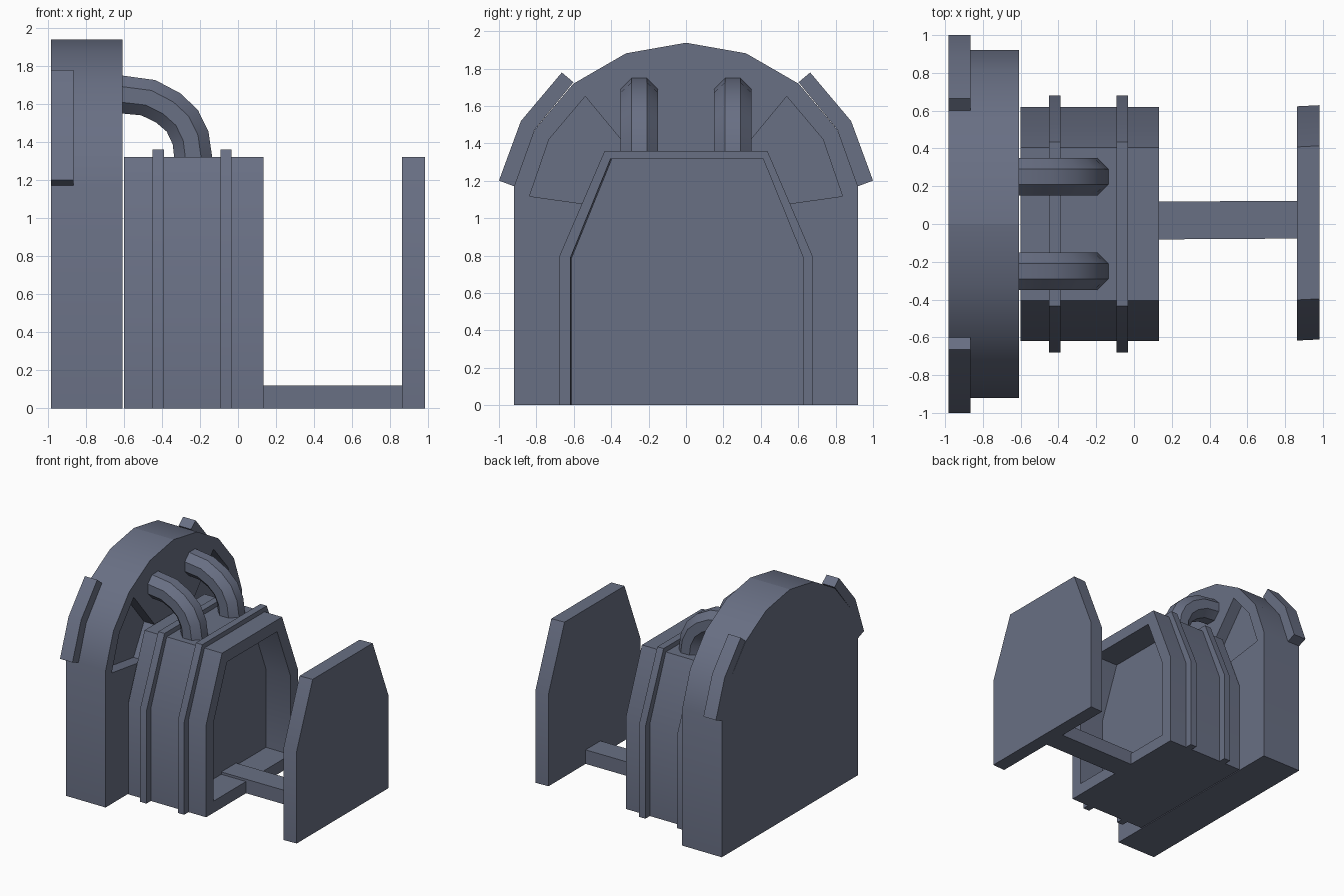
import bpy, bmesh, math
from math import radians, sin, cos

if "Cube" in bpy.data.objects:
    bpy.data.objects.remove(bpy.data.objects["Cube"])

paint = bpy.data.materials.new("dark_slate")
paint.diffuse_color = (0.14, 0.16, 0.23, 1)
paint.use_nodes = True
paint.node_tree.nodes["Principled BSDF"].inputs["Base Color"].default_value = paint.diffuse_color


def finish(name, bm):
    bmesh.ops.recalc_face_normals(bm, faces=bm.faces)
    me = bpy.data.meshes.new(name)
    bm.to_mesh(me)
    bm.free()
    me.materials.append(paint)
    ob = bpy.data.objects.new(name, me)
    bpy.context.collection.objects.link(ob)
    return ob


def extrude_x(name, profile, x0, x1, shear=0.0):
    """Extrude a closed (y, z) profile along x, drifting in y by shear."""
    bm = bmesh.new()
    face = bm.faces.new([bm.verts.new((x0, y, z)) for y, z in profile])
    ext = bmesh.ops.extrude_face_region(bm, geom=[face])
    bmesh.ops.translate(bm, vec=(x1 - x0, shear, 0),
                        verts=[v for v in ext["geom"] if isinstance(v, bmesh.types.BMVert)])
    return finish(name, bm)


def mirrored(half):
    """Close a right-hand half profile by mirroring it across y = 0."""
    return half + [(-y, z) for y, z in reversed(half) if y > 0]


def polar(r, deg):
    return (r * cos(radians(deg)), 1.0 + r * sin(radians(deg)))


def cut(ob, cutter):
    mod = ob.modifiers.new("cut", "BOOLEAN")
    mod.object = cutter
    mod.solver = "EXACT"
    bpy.context.view_layer.objects.active = ob
    bpy.ops.object.modifier_apply(modifier=mod.name)
    bpy.data.objects.remove(cutter)


# Arched back plate with a fan-shaped pocket on each shoulder
arch = [(0.92, 0), (0.92, 1.168)] + [polar(0.938, a) for a in (30, 50, 70, 90)]
back_plate = extrude_x("back_plate", mirrored(arch), -0.983, -0.608)
fan = [polar(0.4, 50.4), polar(0.4, 8)] + [polar(0.845, a) for a in (8, 30, 50.4)]
for s in (1, -1):
    cut(back_plate, extrude_x("pocket_cutter", [(s * y, z) for y, z in fan], -0.71, -0.5))

# Raised shoulder strips on the rim
strip = [(0.915, 1.169), (1.0, 1.201), (0.883, 1.519),
         (0.664, 1.779), (0.602, 1.727), (0.812, 1.47)]
for s, side in ((1, "right"), (-1, "left")):
    extrude_x("shoulder_strip_" + side, [(s * y, z) for y, z in strip], -0.983, -0.865)

# Chamber with a shallow open front
house = mirrored([(0.62, 0), (0.62, 0.79), (0.405, 1.32)])
chamber = extrude_x("chamber", house, -0.60, 0.133)
cavity = mirrored([(0.52, 0.1), (0.52, 0.77), (0.338, 1.22)])
cut(chamber, extrude_x("cavity_cutter", cavity, -0.10, 0.3))

# Bands around the chamber
band = mirrored([(0.68, 0), (0.68, 0.79), (0.435, 1.36)])
inner = mirrored([(0.60, -0.1), (0.60, 0.785), (0.39, 1.30)])
for i, x in enumerate((-0.45, -0.093)):
    ob = extrude_x(f"chamber_band_{i + 1}", band, x, x + 0.06)
    cut(ob, extrude_x("band_cutter", inner, x - 0.1, x + 0.2))

# Sliding rail and front door, drifting very slightly sideways
extrude_x("door_rail", [(-0.083, 0), (0.117, 0), (0.117, 0.12), (-0.083, 0.12)],
          -0.10, 0.87, 0.006)
extrude_x("door", [(y + 0.003, z) for y, z in house], 0.863, 0.983, 0.006)

# Octagonal bent pipes: (bend angle, bend radius) about (-0.61, 1.29)
bend = [(90, 0.36), (68, 0.37), (50, 0.378), (35, 0.387), (20, 0.384), (3, 0.376), (-2, 0.376)]
for s, side in ((1, "right"), (-1, "left")):
    bm = bmesh.new()
    rings = []
    for a, r in bend:
        ring = []
        for k in range(8):
            t = radians(22.5 + 45 * k)
            rr = r + 0.108 * cos(t)
            ring.append(bm.verts.new((-0.61 + rr * cos(radians(a)),
                                      s * 0.25 + 0.108 * sin(t),
                                      1.29 + rr * sin(radians(a)))))
        rings.append(ring)
    for p, q in zip(rings, rings[1:]):
        for k in range(8):
            n = (k + 1) % 8
            bm.faces.new((p[k], p[n], q[n], q[k]))
    bm.faces.new(rings[0])
    bm.faces.new(rings[-1])
    finish("pipe_" + side, bm)

# Soft shading over the shallow facets, crisp edges elsewhere
bpy.ops.object.select_all(action="DESELECT")
for ob in bpy.context.scene.objects:
    ob.select_set(True)
bpy.context.view_layer.objects.active = back_plate
bpy.ops.object.shade_smooth_by_angle(angle=radians(30))
